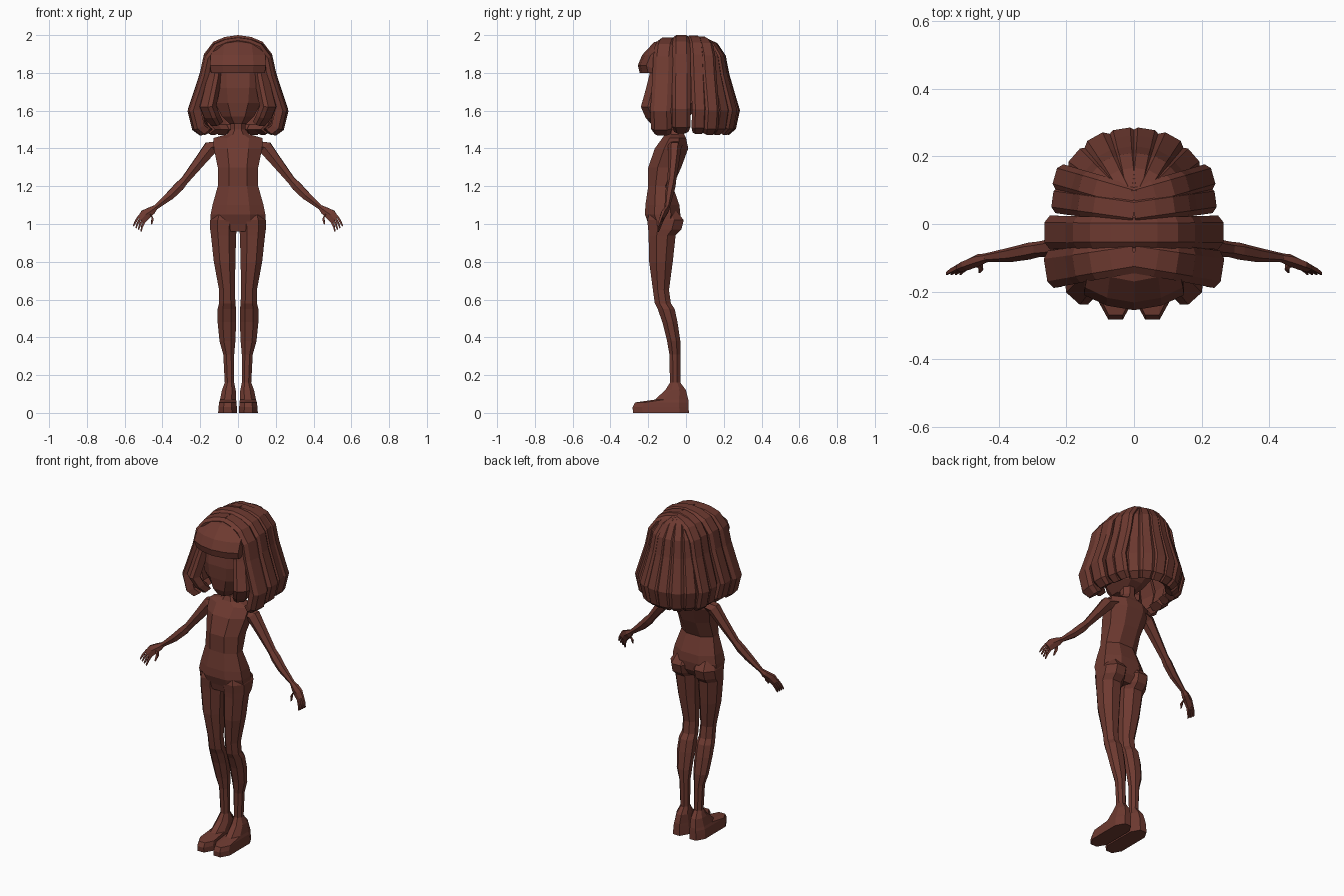
import bpy, bmesh
from math import sin, cos, radians
from mathutils import Vector

mat = bpy.data.materials.new("reddish brown")
mat.diffuse_color = (0.155, 0.042, 0.030, 1)


def loft(name, rings, mirror=False):
    """Skin a list of equal-length point rings and cap both ends."""
    bm = bmesh.new()
    vs = [[bm.verts.new(p) for p in ring] for ring in rings]
    n = len(vs[0])
    for a, b in zip(vs, vs[1:]):
        for i in range(n):
            j = (i + 1) % n
            bm.faces.new((a[i], a[j], b[j], b[i]))
    bm.faces.new(vs[0])
    bm.faces.new(vs[-1])
    bmesh.ops.recalc_face_normals(bm, faces=bm.faces)
    me = bpy.data.meshes.new(name)
    bm.to_mesh(me)
    bm.free()
    me.materials.append(mat)
    ob = bpy.data.objects.new(name, me)
    bpy.context.collection.objects.link(ob)
    if mirror:
        m = ob.modifiers.new("mirror", 'MIRROR')
        m.use_mirror_merge = False
    return ob


def octagon(z, x0, x1, y0, y1):
    """Horizontal ring with cut corners."""
    cx = 0.28 * (x1 - x0)
    cy = min(0.3 * (y1 - y0), 0.05)
    return [(x0 + cx, y0, z), (x1 - cx, y0, z), (x1, y0 + cy, z), (x1, y1 - cy, z),
            (x1 - cx, y1, z), (x0 + cx, y1, z), (x0, y1 - cy, z), (x0, y0 + cy, z)]


def limb(name, rows, sides=6):
    """Tube along the sloping arm; rows are x, y, z, in-plane radius, depth radius."""
    u, v = Vector((0.7, 0, 0.7)), Vector((0.1, 1, 0)).normalized()
    rings = []
    for x, y, z, ru, rv in rows:
        ang = [radians(360 * (i + 0.5) / sides) for i in range(sides)]
        rings.append([Vector((x, y, z)) + u * ru * cos(a) + v * rv * sin(a) for a in ang])
    return loft(name, rings, True)


# torso and neck: z, half width, front y, back y
torso = [(0.96, .135, -.19, -.06), (1.0, .146, -.20, -.035), (1.05, .145, -.217, -.03),
         (1.1, .135, -.215, -.035), (1.2, .107, -.20, -.07), (1.3, .107, -.20, -.025),
         (1.4, .128, -.165, .012), (1.455, .13, -.125, .0), (1.475, .06, -.11, -.01),
         (1.5, .04, -.10, -.015), (1.58, .04, -.10, -.015)]
loft("torso", [octagon(z, -h, h, f, b) for z, h, f, b in torso])

# head
head = [(1.53, .045, -.165, -.05), (1.57, .085, -.185, .02), (1.64, .122, -.195, .08),
        (1.72, .135, -.20, .12), (1.8, .14, -.19, .13), (1.88, .12, -.16, .1), (1.94, .07, -.1, .06)]
loft("head", [octagon(z, -h, h, f, b) for z, h, f, b in head])

# legs with feet: z, inner x, outer x, front y, back y
leg = [(1.07, .02, .125, -.19, -.05), (1.02, .006, .147, -.205, -.012), (.97, .008, .147, -.2, -.025),
       (.94, .01, .143, -.198, -.055), (.8, .014, .128, -.195, -.07), (.65, .016, .1, -.175, -.09),
       (.58, .014, .1, -.165, -.08), (.55, .01, .108, -.15, -.06), (.48, .01, .108, -.125, -.045),
       (.38, .014, .098, -.1, -.03), (.31, .02, .078, -.088, -.03), (.16, .02, .07, -.085, -.03),
       (.12, .012, .085, -.11, 0), (.07, .01, .095, -.165, .012), (.055, .008, .1, -.27, .013),
       (.03, .006, .103, -.283, .014), (0, .005, .105, -.28, .015)]
loft("leg", [octagon(*r) for r in leg], True)

# arms, palms, fingers and thumbs
limb("arm", [(.09, -.06, 1.42, .03, .045), (.145, -.06, 1.405, .042, .036), (.2, -.065, 1.335, .034, .03),
             (.283, -.075, 1.23, .024, .023), (.31, -.08, 1.2, .029, .025), (.36, -.09, 1.15, .026, .022),
             (.44, -.1, 1.085, .014, .013)])
limb("palm", [(.435, -.1, 1.09, .014, .013), (.46, -.107, 1.07, .026, .018),
              (.49, -.12, 1.05, .033, .016), (.513, -.13, 1.022, .028, .012)])
for i in range(4):
    s = (i - 1.5) * 0.0135
    limb("finger", [(.508 + s * .7, -.128, 1.03 + s * .7, .008, .009),
                    (.524 + s * .8, -.138, 1.002 + s * .7, .008, .008),
                    (.534 + s, -.147, .974 + s * .7, .005, .005)], 4)
limb("thumb", [(.465, -.115, 1.055, .015, .012), (.452, -.128, 1.03, .011, .01),
               (.458, -.142, 1.0, .005, .005)], 4)

# hair: locks fall from the crown, flare out and curl under
FALL = [(0, 2.0), (.07, 1.99), (.13, 1.965), (.18, 1.9), (.202, 1.8), (.238, 1.69),
        (.265, 1.61), (.24, 1.51), (.2, 1.48)]


def lock(name, oy, angle, scale, w_top, w_bot, dz, fall=FALL):
    d = Vector((cos(radians(angle)), sin(radians(angle)), 0))
    t = Vector((-d.y, d.x, 0))
    rings = []
    for i, (r, z) in enumerate(fall):
        k = min(1, i / (len(fall) - 3))
        w = w_top + (w_bot - w_top) * k
        if i == len(fall) - 1:
            w *= 0.75

        def pt(side, shrink):
            zz = 1.65 + (z + dz - 1.65) * (1 - (1 - shrink) * 0.75)
            return Vector((0, oy, zz)) + d * r * scale * shrink + t * side * w
        rings.append([pt(-.6, 1), pt(.6, 1), pt(1, .94), pt(.8, .78), pt(-.8, .78), pt(-1, .94)])
    loft(name, rings, True)


lock("front_hair_band", -.095, -9, 1.0, .05, .056, -.012)
lock("middle_hair_band", -.025, 0, 1.0, .046, .05, 0)
lock("rear_hair_band", .04, 8, .92, .04, .04, -.003)
lock("outer_rear_hair_band", .075, 16, .92, .04, .04, -.008)
for a, s in ((41, .885), (61, .9), (81, .885)):
    lock("back_lock", .05, a, s, .02, .043, -.008)

# locks framing the face
FRAME = [(.15, 1.93), (.19, 1.88), (.215, 1.78), (.245, 1.69), (.27, 1.62), (.235, 1.56), (.19, 1.52)]
lock("face_lock", -.02, -48, 1.0, .035, .045, 0, FRAME)

# fringe: centre y, z, half width
fringe = []
for y, z, w in [(-.09, 1.985, .1), (-.17, 1.962, .13), (-.232, 1.895, .145), (-.255, 1.84, .148),
                (-.245, 1.80, .142)]:
    xs = (-1, -.55, 0, .55, 1)
    low = 0 if z < 1.82 else .025
    outer = [(x * w, y + .045 * x * x, z - (.02 * x * x if z > 1.9 else 0)) for x in xs]
    inner = [(x, yy + .05, zz - low) for x, yy, zz in reversed(outer)]
    fringe.append(outer + inner)
loft("fringe", fringe)
